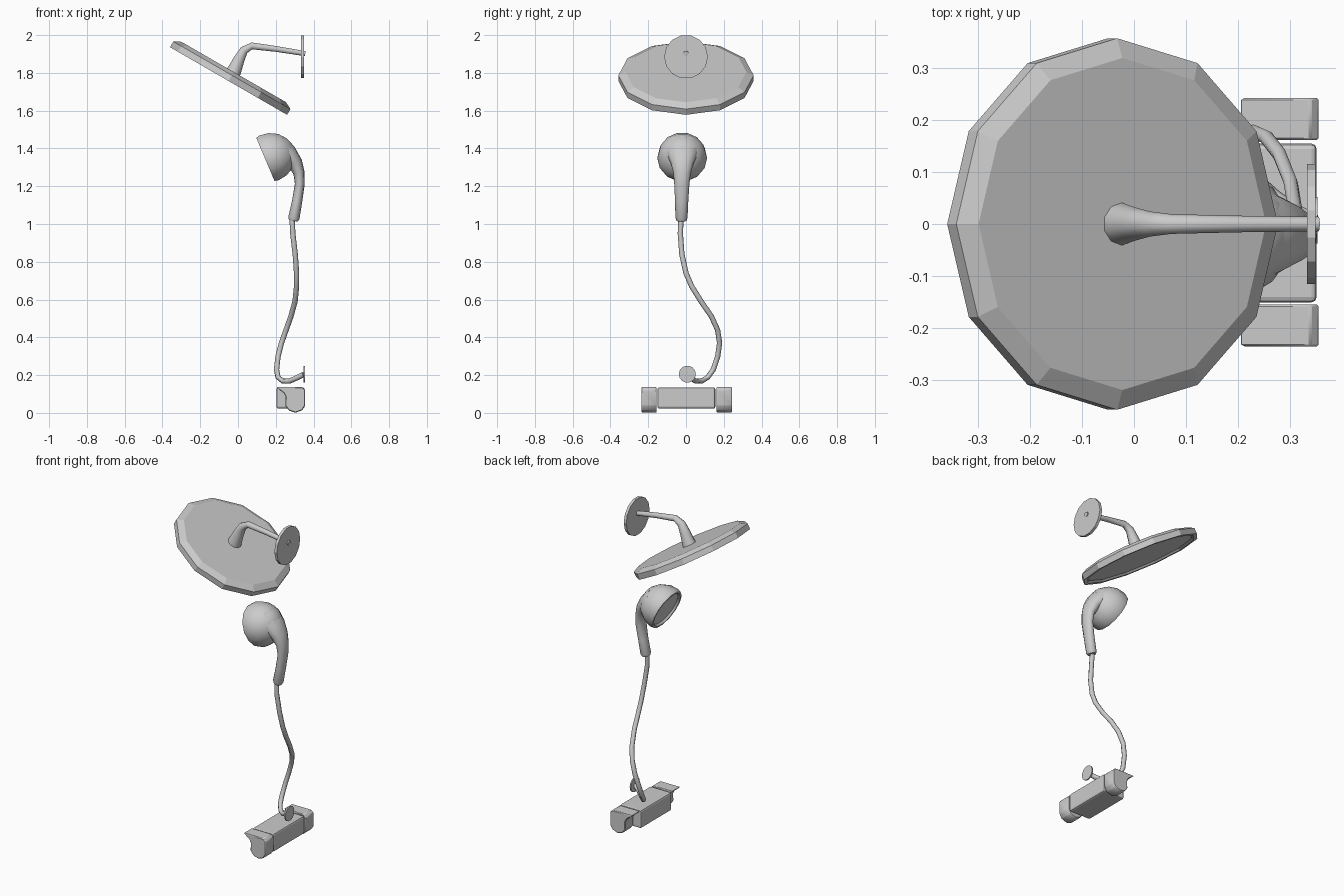
import bpy, bmesh, math
from mathutils import Vector

if "Cube" in bpy.data.objects:
    bpy.data.objects.remove(bpy.data.objects["Cube"])

Y = Vector((0, 1, 0))


def finish(bm, name, angle):
    bmesh.ops.recalc_face_normals(bm, faces=bm.faces)
    me = bpy.data.meshes.new(name)
    bm.to_mesh(me)
    bm.free()
    ob = bpy.data.objects.new(name, me)
    bpy.context.collection.objects.link(ob)
    if angle:
        bpy.ops.object.select_all(action='DESELECT')
        ob.select_set(True)
        bpy.context.view_layer.objects.active = ob
        bpy.ops.object.shade_smooth_by_angle(angle=math.radians(angle))
    return ob


def loft(name, rings, sides, angle=0):
    """Skin rings of (centre, normal, radius across, radius in plane), capped."""
    bm = bmesh.new()
    loops = []
    for c, n, ru, rv in rings:
        n = n.normalized()
        u = (Y - n * Y.dot(n)).normalized()
        v = n.cross(u)
        loops.append([bm.verts.new(c + u * ru * math.cos(a) + v * rv * math.sin(a))
                      for a in (2 * math.pi * i / sides for i in range(sides))])
    for a, b in zip(loops, loops[1:]):
        for i in range(sides):
            j = (i + 1) % sides
            bm.faces.new((a[i], a[j], b[j], b[i]))
    bm.faces.new(loops[0])
    bm.faces.new(loops[-1])
    return finish(bm, name, angle)


def turned(name, centre, axis, profile, sides, angle=0):
    """Revolve (radius, height) pairs about an axis."""
    c, n = Vector(centre), Vector(axis).normalized()
    return loft(name, [(c + n * h, n, r, r) for r, h in profile], sides, angle)


def sweep(name, points, radii, sides, angle=50):
    p = [Vector(q) for q in points]
    rings = []
    for i, (c, r) in enumerate(zip(p, radii)):
        t = p[min(i + 1, len(p) - 1)] - p[max(i - 1, 0)]
        rings.append((c, t, r[0], r[1]))
    return loft(name, rings, sides, angle)


def bevel(ob, width, segments=2):
    m = ob.modifiers.new("bevel", 'BEVEL')
    m.width, m.segments = width, segments


# Overhead rain disc, tilted 30 degrees, with a shallow recess below
turned("rain_disc", (-0.05, 0, 1.757), (0.5, 0, 0.866),
       [(0.325, 0.012), (0.335, 0), (0.358, 0), (0.358, 0.035), (0.32, 0.055)], 12)

# Curved arm and its wall plate
sweep("rain_arm",
      [(-0.034, 0, 1.782), (-0.012, 0, 1.83), (0.006, 0, 1.872), (0.032, 0, 1.92),
       (0.073, 0, 1.943), (0.2, 0, 1.927), (0.356, 0, 1.902)],
      [(r, r) for r in (0.045, 0.037, 0.031, 0.024, 0.019, 0.016, 0.014)], 10)
turned("rain_wall_plate", (0.333, 0, 1.885), (1, 0, 0), [(0.116, 0), (0.116, 0.017)], 14, 25)

# Hand shower: domed head with recessed face, and a handle blending out of it
turned("hand_shower_head", (0.145, -0.02, 1.342), (0.92, 0, 0.39),
       [(0.108, 0.012), (0.116, 0), (0.127, 0), (0.132, 0.02), (0.125, 0.07),
        (0.1, 0.115), (0.06, 0.148), (0.02, 0.162)], 14, 50)
sweep("hand_shower_handle",
      [(0.205, -0.02, 1.405), (0.265, -0.02, 1.37), (0.303, -0.02, 1.32), (0.323, -0.021, 1.27),
       (0.327, -0.022, 1.21), (0.313, -0.023, 1.12), (0.296, -0.024, 1.032), (0.293, -0.024, 1.017)],
      [(0.1, 0.07), (0.082, 0.052), (0.06, 0.04), (0.046, 0.03),
       (0.04, 0.026), (0.035, 0.027), (0.032, 0.03), (0.026, 0.024)], 12)

# Hose hanging down and curling to the wall outlet
hose = [(0.286, -0.026, 1.04), (0.29, -0.03, 0.95), (0.303, -0.022, 0.84), (0.31, 0, 0.74),
        (0.31, 0.03, 0.67), (0.302, 0.08, 0.59), (0.28, 0.135, 0.51), (0.255, 0.167, 0.44),
        (0.23, 0.178, 0.37), (0.212, 0.168, 0.3), (0.204, 0.145, 0.23), (0.212, 0.115, 0.188),
        (0.238, 0.082, 0.168), (0.272, 0.052, 0.168), (0.31, 0.025, 0.185), (0.347, 0.007, 0.203)]
sweep("hose", hose, [(0.014, 0.014)] * len(hose), 8, 60)
turned("hose_outlet", (0.346, 0.007, 0.205), (1, 0, 0), [(0.045, 0), (0.045, 0.008)], 14, 30)

# Mixer body
bpy.ops.mesh.primitive_cube_add(size=1, location=(0.278, 0.002, 0.079))
body = bpy.context.object
body.name = "mixer_body"
body.scale = (0.148, 0.306, 0.113)
bpy.ops.object.transform_apply(location=False, rotation=False, scale=True)
bevel(body, 0.01)
turned("mixer_spindle", (0.3, -0.2, 0.07), Y, [(0.04, 0), (0.04, 0.4)], 12, 35)

# Two handles: rounded block with a pointed lever on top
section = [(0.203, 0.137), (0.34, 0.137), (0.356, 0.122), (0.356, 0.04), (0.34, 0.014),
           (0.305, 0.001), (0.27, 0.012), (0.25, 0.038), (0.252, 0.085), (0.243, 0.104), (0.222, 0.12)]
for name, y0, y1 in (("front_handle", -0.236, -0.155), ("back_handle", 0.162, 0.243)):
    bm = bmesh.new()
    ends = [[bm.verts.new((x, y, z)) for x, z in section] for y in (y0, y1)]
    for i in range(len(section)):
        j = (i + 1) % len(section)
        bm.faces.new((ends[0][i], ends[0][j], ends[1][j], ends[1][i]))
    for e in ends:
        bm.faces.new(e)
    bevel(finish(bm, name, 40), 0.004, 1)
